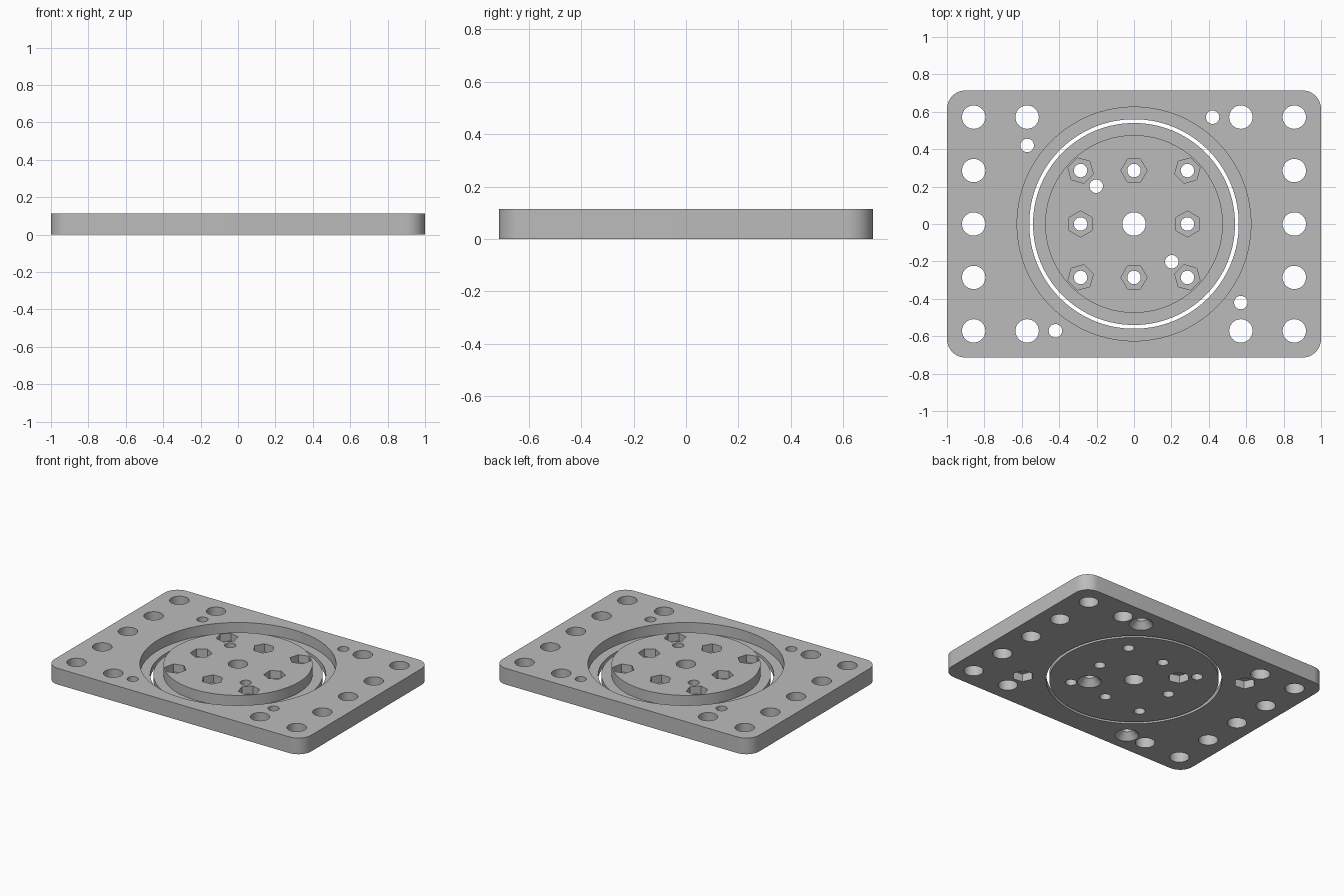
import bpy, bmesh, math
from mathutils import Matrix

if "Cube" in bpy.data.objects:
    bpy.data.objects.remove(bpy.data.objects["Cube"], do_unlink=True)

P = 2 / 7          # hole grid pitch
T = 0.114          # plate thickness
LEDGE = 0.04       # height of the bearing track floor
HOLE, SCREW, NUT = 0.0625, 0.036, 0.07
NUT_DEPTH = 0.055

grey = bpy.data.materials.new("plain_grey")
grey.use_nodes = True
grey.diffuse_color = (0.5, 0.5, 0.5, 1)
grey.node_tree.nodes["Principled BSDF"].inputs["Base Color"].default_value = (0.5, 0.5, 0.5, 1)


def make(name, bm):
    bmesh.ops.recalc_face_normals(bm, faces=bm.faces)
    mesh = bpy.data.meshes.new(name)
    bm.to_mesh(mesh)
    bm.free()
    mesh.materials.append(grey)
    obj = bpy.data.objects.new(name, mesh)
    bpy.context.collection.objects.link(obj)
    return obj


def cylinder(bm, x, y, z0, z1, r0, r1=None, sides=40, turn=0):
    place = Matrix.Translation((x, y, (z0 + z1) / 2)) @ Matrix.Rotation(turn, 4, "Z")
    bmesh.ops.create_cone(bm, cap_ends=True, segments=sides, radius1=r0,
                          radius2=r0 if r1 is None else r1, depth=z1 - z0, matrix=place)


def cut(obj, bm):
    tool = make("cutter", bm)
    mod = obj.modifiers.new("cut", "BOOLEAN")
    mod.operation, mod.solver, mod.object = "DIFFERENCE", "EXACT", tool
    bpy.context.view_layer.objects.active = obj
    bpy.ops.object.modifier_apply(modifier=mod.name)
    bpy.data.objects.remove(tool, do_unlink=True)


def nut_pocket(bm, x, y, top):
    z0, z1 = (T - NUT_DEPTH, T + 0.1) if top else (-0.1, NUT_DEPTH)
    # create_cone starts with a vertex on +y, so a corner points along the tangent
    cylinder(bm, x, y, z0, z1, NUT, sides=6, turn=math.atan2(y, x))


def countersink(bm, x, y):
    cylinder(bm, x, y, -0.01, 0.045, 0.085, SCREW)


def finish(obj):
    bpy.ops.object.select_all(action="DESELECT")
    obj.select_set(True)
    bpy.context.view_layer.objects.active = obj
    bpy.ops.object.shade_smooth_by_angle(angle=math.radians(30))


# Outer plate with rounded corners
bm = bmesh.new()
bmesh.ops.create_cube(bm, size=1, matrix=Matrix.Translation((0, 0, T / 2))
                      @ Matrix.Diagonal((2, 5 * P, T, 1)))
corners = [e for e in bm.edges if abs(e.verts[0].co.z - e.verts[1].co.z) > T / 2]
bmesh.ops.bevel(bm, geom=corners, offset=0.1, segments=12, affect="EDGES", profile=0.5)
plate = make("base_plate", bm)

# Through bore and mounting holes
bm = bmesh.new()
cylinder(bm, 0, 0, -0.1, T + 0.1, 0.56, sides=128)
for side in (-1, 1):
    for row in range(-2, 3):
        cylinder(bm, side * 3 * P, row * P, -0.1, T + 0.1, HOLE)
    for end in (-1, 1):
        cylinder(bm, side * 2 * P, end * 2 * P, -0.1, T + 0.1, HOLE)
plate_screws = [(-0.571, 0.42), (0.42, 0.571), (0.571, -0.42), (-0.42, -0.571)]
for x, y in plate_screws:
    cylinder(bm, x, y, -0.1, T + 0.1, SCREW)
cut(plate, bm)

# Bearing recess, nut pockets and countersinks
bm = bmesh.new()
cylinder(bm, 0, 0, LEDGE, T + 0.1, 0.625, sides=128)
for i, (x, y) in enumerate(plate_screws):
    if i % 2:
        countersink(bm, x, y)
    else:
        nut_pocket(bm, x, y, False)
cut(plate, bm)
finish(plate)

# Turning disc: wide flange with a narrower raised centre
bm = bmesh.new()
profile = [(0, 0), (0.54, 0), (0.54, LEDGE), (0.475, LEDGE), (0.475, T), (0, T)]
verts = [bm.verts.new((r, 0, z)) for r, z in profile]
edges = [bm.edges.new(pair) for pair in zip(verts, verts[1:])]
bmesh.ops.spin(bm, geom=verts + edges, cent=(0, 0, 0), axis=(0, 0, 1),
               angle=2 * math.pi, steps=128, use_merge=True)
bmesh.ops.remove_doubles(bm, verts=bm.verts, dist=0.0001)
disc = make("turning_disc", bm)

# Disc holes: centre, ring of eight, and two extra screws
ring = [(i * P, j * P) for i in (-1, 0, 1) for j in (-1, 0, 1) if i or j]
bm = bmesh.new()
cylinder(bm, 0, 0, -0.1, T + 0.1, HOLE)
for x, y in ring + [(-0.202, 0.202), (0.202, -0.202)]:
    cylinder(bm, x, y, -0.1, T + 0.1, SCREW)
cut(disc, bm)

bm = bmesh.new()
for x, y in ring:
    nut_pocket(bm, x, y, True)
countersink(bm, 0.202, -0.202)
nut_pocket(bm, -0.202, 0.202, False)
cut(disc, bm)
finish(disc)
